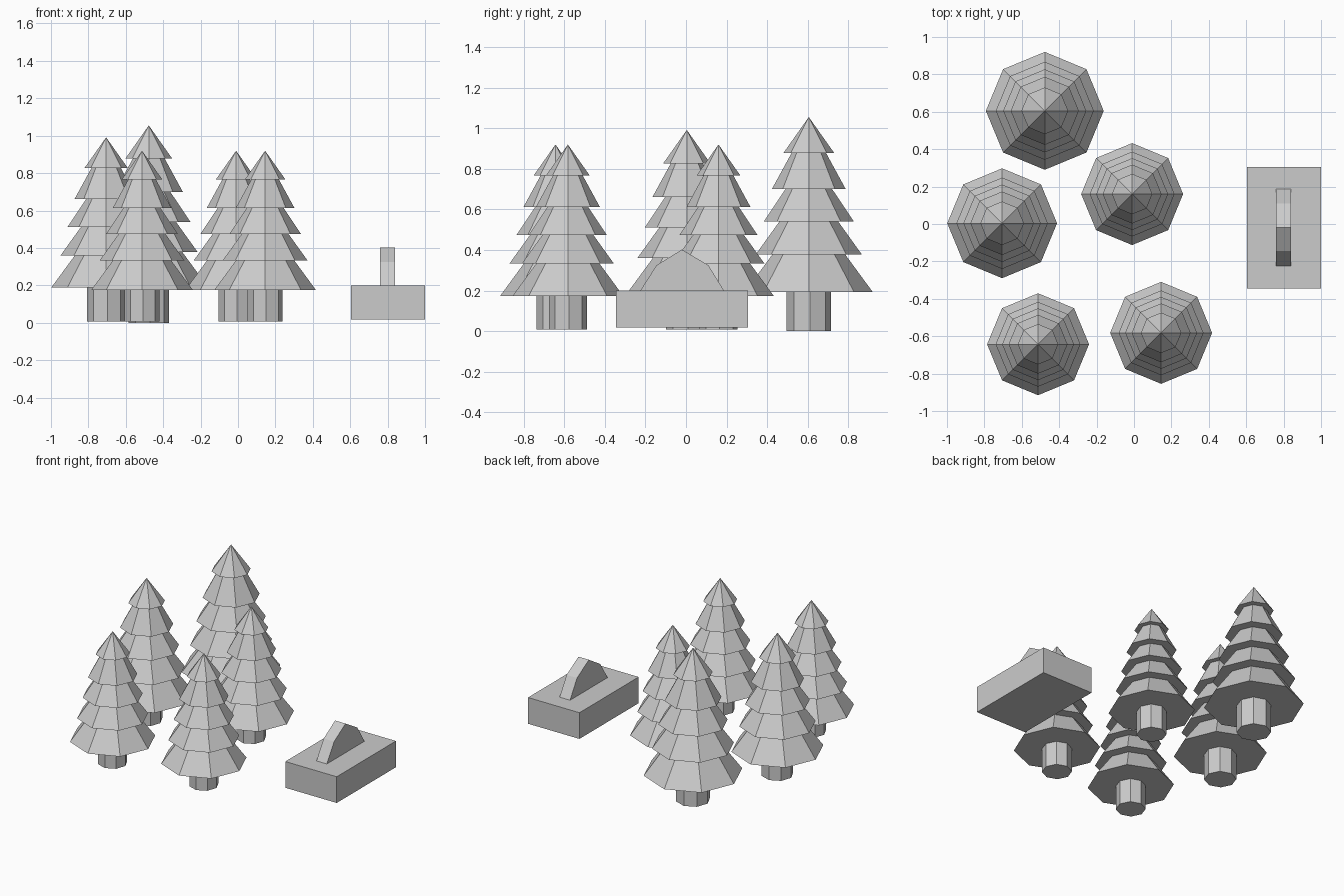
import bpy, bmesh, math

cube = bpy.data.objects.get("Cube")
if cube:
    bpy.data.objects.remove(cube, do_unlink=True)

grey = bpy.data.materials.new("plain grey")
grey.use_nodes = True
COLOUR = (0.6, 0.6, 0.6, 1)
grey.diffuse_color = COLOUR
grey.node_tree.nodes["Principled BSDF"].inputs["Base Color"].default_value = COLOUR

SIDES = 8


def finish(name, bm, location):
    bmesh.ops.recalc_face_normals(bm, faces=bm.faces)
    mesh = bpy.data.meshes.new(name)
    bm.to_mesh(mesh)
    bm.free()
    mesh.materials.append(grey)
    obj = bpy.data.objects.new(name, mesh)
    obj.location = location
    bpy.context.collection.objects.link(obj)
    return obj


def lathe(name, profile, location, turn=0.0):
    """Turn (radius, z) points into a faceted solid, closed at both ends."""
    bm = bmesh.new()
    rings = []
    for r, z in profile:
        if r == 0:
            rings.append([bm.verts.new((0, 0, z))] * SIDES)
        else:
            angles = [math.tau * i / SIDES + turn for i in range(SIDES)]
            rings.append([bm.verts.new((r * math.cos(a), r * math.sin(a), z)) for a in angles])
    for low, high in zip(rings, rings[1:]):
        for i in range(SIDES):
            j = (i + 1) % SIDES
            bm.faces.new(dict.fromkeys((low[i], low[j], high[j], high[i])))
    for ring in (rings[0], rings[-1]):
        if ring[0] is not ring[1]:
            bm.faces.new(ring)
    return finish(name, bm, location)


def extrude_x(name, outline, x0, x1):
    """Extrude a (y, z) outline from x0 to x1."""
    bm = bmesh.new()
    face = bm.faces.new([bm.verts.new((x0, y, z)) for y, z in outline])
    out = bmesh.ops.extrude_face_region(bm, geom=[face])
    verts = [v for v in out["geom"] if isinstance(v, bmesh.types.BMVert)]
    bmesh.ops.translate(bm, verts=verts, vec=(x1 - x0, 0, 0))
    return finish(name, bm, (0, 0, 0))


# Skirted foliage tiers: bottom z, outer radius, radius at the top of the tier
TIERS = [(0.193, 0.315, 0.18), (0.377, 0.262, 0.145), (0.54, 0.222, 0.115),
         (0.70, 0.182, 0.085), (0.878, 0.125, 0.0)]
TIP = 1.055
tops = [t[0] for t in TIERS[1:]] + [TIP]
foliage = []
for (z, outer, inner), top in zip(TIERS, tops):
    foliage += [(outer, z), (inner, top)]
trunk = [(0.109, 0), (0.109, TIERS[0][0])]

# Five trees: x, y, base z, scale
TREES = {"back": (-0.477, 0.605, 0, 1), "left": (-0.705, 0.004, 0.008, 0.932),
         "middle": (-0.01, 0.16, 0.007, 0.865), "front": (-0.513, -0.643, 0.007, 0.865),
         "front_right": (0.145, -0.582, 0.007, 0.865)}
for place, (x, y, z, s) in TREES.items():
    for part, profile, turn in (("foliage", foliage, 0), ("trunk", trunk, 0.06)):
        obj = lathe(f"{place}_tree_{part}", profile, (x, y, z), turn)
        obj.scale = (s, s, s)

# Block with an arched handle
extrude_x("base_block", [(-0.345, 0.018), (0.305, 0.018), (0.305, 0.2), (-0.345, 0.2)], 0.605, 1.0)
extrude_x("arched_handle", [(0.187, 0.2), (0.11, 0.325), (-0.02, 0.402),
                            (-0.145, 0.325), (-0.225, 0.2)], 0.76, 0.84)
